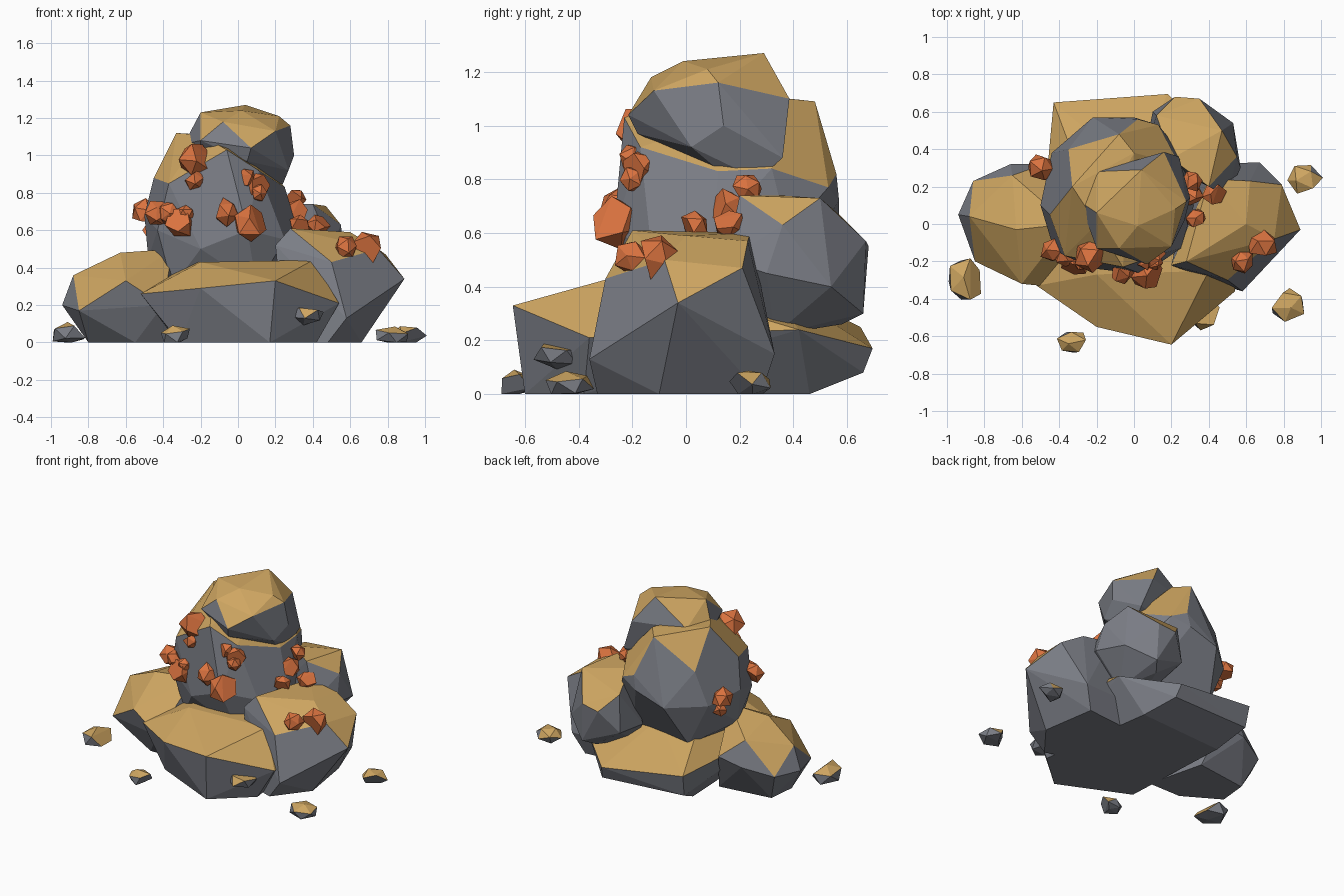
import bpy, bmesh, random
from mathutils import Vector

random.seed(11)


def material(name, rgb):
    m = bpy.data.materials.new(name)
    m.diffuse_color = (*rgb, 1)
    return m


STONE = material("stone", (0.20, 0.21, 0.24))
SAND = material("sand", (0.62, 0.38, 0.12))
ORE = material("ore", (0.70, 0.17, 0.05))


def hull(name, points, mats, sandy=0.45):
    """Flat-faced convex stone; faces that look upward get the second material."""
    bm = bmesh.new()
    for p in points:
        bm.verts.new(p)
    bmesh.ops.convex_hull(bm, input=bm.verts[:])
    loose = [v for v in bm.verts if not v.link_faces]
    bmesh.ops.delete(bm, geom=loose, context='VERTS')
    bmesh.ops.dissolve_limit(bm, angle_limit=0.1, verts=bm.verts[:], edges=bm.edges[:])
    bmesh.ops.recalc_face_normals(bm, faces=bm.faces[:])
    bm.normal_update()
    for f in bm.faces:
        f.smooth = False
        if len(mats) > 1 and f.normal.z > sandy:
            f.material_index = 1
    me = bpy.data.meshes.new(name)
    bm.to_mesh(me)
    bm.free()
    for m in mats:
        me.materials.append(m)
    ob = bpy.data.objects.new(name, me)
    bpy.context.collection.objects.link(ob)
    return ob


def chunk(centre, size, jitter=0.12):
    """Eleven corner points of a randomly turned, dented icosahedron."""
    bm = bmesh.new()
    bmesh.ops.create_icosphere(bm, subdivisions=1, radius=1)
    turn = Vector((0, 0, 1)).rotation_difference(
        Vector([random.uniform(-1, 1) for _ in range(3)]))
    pts = []
    for v in random.sample(bm.verts[:], 11):
        d = (turn @ v.co) * random.uniform(1 - jitter, 1 + jitter)
        pts.append([c + a * s for c, a, s in zip(centre, d, size)])
    bm.free()
    return pts


ROCK = [STONE, SAND]

# broad slab under the pile
hull("base_slab", [
    (-.31, -.38, 0), (.17, -.6, 0), (.42, -.38, 0), (.3, .46, 0), (-.35, .42, 0),
    (-.52, -.33, .26), (-.2, -.55, .29), (.2, -.645, .33), (.54, -.36, .21),
    (-.2, -.27, .43), (.4, -.25, .44), (-.43, .65, .25), (.18, .695, .17),
    (.48, .42, .24), (-.42, .62, .1), (.2, .66, .08), (0, .3, .42), (-.3, .3, .42)], ROCK)

# low rock on the left
hull("left_rock", [
    (-.8, -.05, 0), (-.78, .15, 0), (-.55, -.2, 0), (-.4, .2, 0), (-.3, -.2, 0),
    (-.94, .05, .2), (-.85, -.2, .17), (-.6, -.32, .33), (-.4, -.34, .2),
    (-.86, .23, .2), (-.66, .32, .25), (-.48, .32, .28), (-.88, .04, .36),
    (-.63, -.03, .48), (-.65, .26, .42), (-.35, 0, .5)], ROCK)

# rock on the right
hull("right_rock", [
    (.25, -.25, 0), (.48, -.33, 0), (.66, -.1, 0), (.6, .28, 0), (.3, .25, 0),
    (.58, -.36, .13), (.89, -.03, .34), (.67, .33, .15), (.42, .32, .15),
    (.2, -.22, .52), (.5, -.3, .43), (.28, -.2, .61), (.6, 0, .59),
    (.75, -.08, .5), (.79, .21, .47), (.62, .23, .57), (.4, .24, .6)], ROCK)

# large upright rock in the middle
hull("main_rock", [
    (-.35, -.1, .3), (.1, -.15, .3), (.2, .3, .3), (-.3, .4, .35),
    (-.48, .1, .45), (-.5, .1, .68), (-.43, -.13, .6), (-.2, -.24, .5),
    (.05, -.27, .6), (.25, -.13, .55), (.32, .1, .6), (.25, .38, .6),
    (0, .57, .72), (-.22, .57, .65), (-.44, .38, .65), (-.45, .05, .88),
    (-.37, -.17, .85), (-.06, -.23, 1.03), (.11, -.17, .92), (.25, .12, .83),
    (.24, .32, .84), (-.33, .2, 1.12), (-.08, .48, 1.09), (-.2, 0, 1.11),
    (0, .38, 1.1), (-.35, .4, .88), (.02, .56, .82), (.13, .53, .77)], ROCK, 0.38)

# rounded rock at the back right
hull("back_rock", [
    (.2, .3, .22), (.4, .33, .22), (.3, .58, .26), (.06, .4, .4), (.1, .6, .4),
    (.22, .68, .55), (.36, .66, .3), (.53, .54, .4), (.57, .3, .45), (.5, .15, .5),
    (.55, .36, .63), (.47, .5, .73), (.35, .67, .57), (.12, .58, .66),
    (.4, .2, .74), (.2, .35, .74)], ROCK)

# capping boulder
hull("top_rock", [
    (.22, .27, .8), (.2, .15, .81), (.24, .36, .88), (.05, -.18, .97), (-.2, 0, .95),
    (-.15, .25, .88), (.27, .02, .92), (.3, .14, 1.0), (-.29, .12, 1.06),
    (-.2, -.13, 1.08), (.07, -.215, 1.04), (.2, -.12, 1.13), (.28, .12, 1.16),
    (.16, .385, 1.1), (-.2, .28, 1.1), (-.2, .06, 1.23), (-.08, -.13, 1.18),
    (.22, .08, 1.21), (.04, .29, 1.27), (.02, -.01, 1.24)], ROCK, 0.5)

# loose pebbles round the foot: x, y, z and half sizes
for i, (x, y, z, sx, sy, sz) in enumerate([
        (-.9, -.3, .045, .105, .125, .07), (-.33, -.63, .035, .09, .065, .055),
        (.82, -.43, .035, .105, .095, .055), (.91, .24, .035, .095, .085, .06),
        (.37, -.47, .15, .1, .1, .06)]):
    pts = chunk((x, y, z), (sx, sy, sz), 0.08)
    hull(f"pebble_{i + 1}", [(a, b, max(c, 0)) for a, b, c in pts], ROCK)

# orange ore lumps: x, y, z, radius
front_ore = [
    (-.22, -.17, .98, .1), (-.23, -.19, .87, .06), (.04, -.2, .88, .055),
    (.1, -.17, .84, .07), (.11, -.2, .8, .05), (.07, -.26, .64, .1),
    (-.07, -.25, .7, .075), (-.37, -.17, .69, .065), (-.31, -.21, .64, .08),
    (-.43, -.14, .69, .07), (-.28, -.2, .69, .05)]
side_ore = [
    (-.5, .3, .69, .08), (-.46, .27, .6, .055), (.31, .23, .77, .06),
    (.31, .15, .7, .07), (.43, .16, .63, .065), (.33, .03, .63, .055),
    (.69, -.11, .51, .085), (.58, -.2, .51, .065)]
for i, (x, y, z, r) in enumerate(front_ore + side_ore):
    hull(f"ore_lump_{i + 1}", chunk((x, y, z), (r, r, r)), [ORE])
